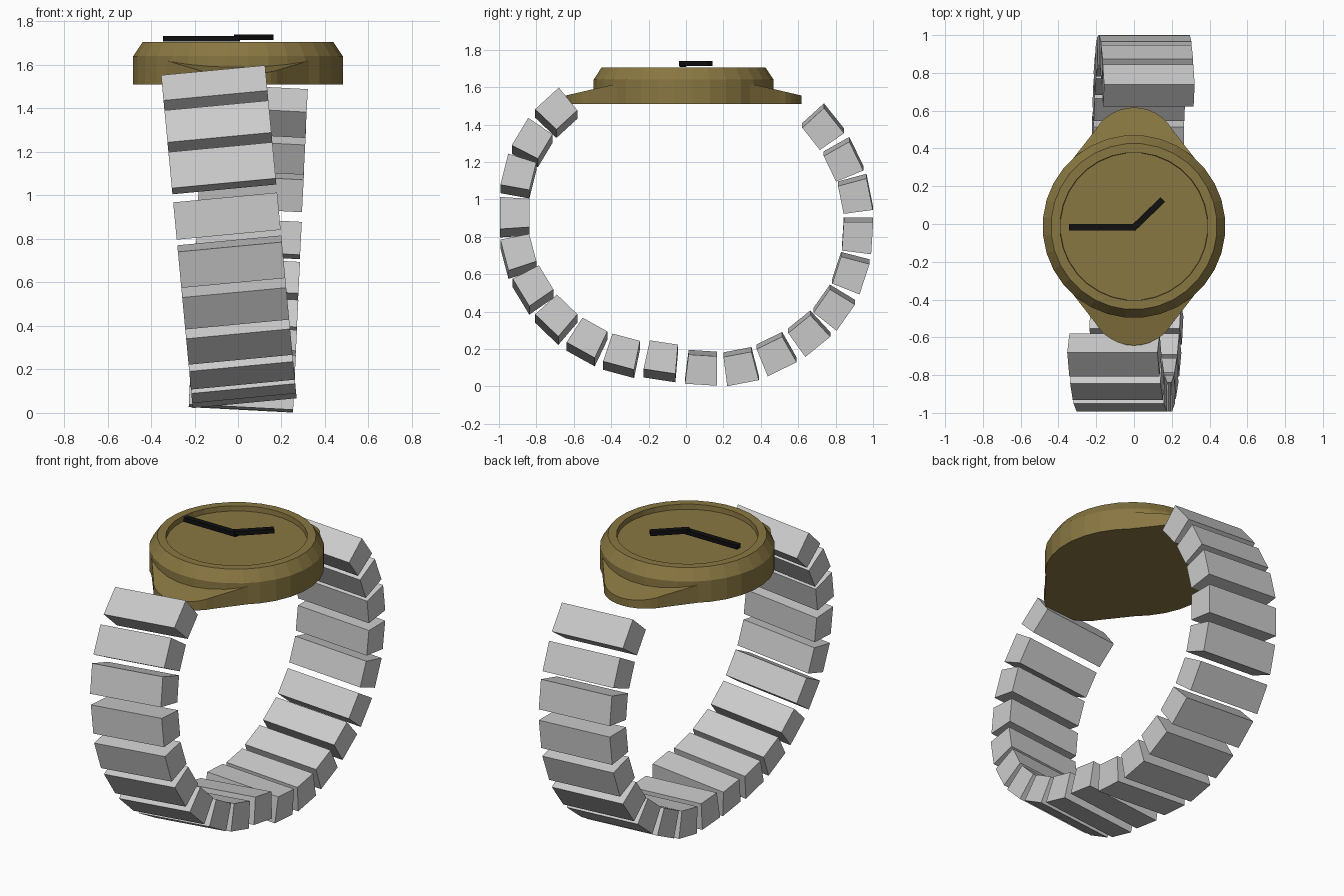
import bpy, bmesh, math
from mathutils import Vector, Matrix

if "Cube" in bpy.data.objects:
    bpy.data.objects.remove(bpy.data.objects["Cube"])

CY = -0.013  # centre line of the watch case


def material(name, rgb):
    m = bpy.data.materials.new(name)
    m.diffuse_color = (*rgb, 1)
    m.use_nodes = True
    m.node_tree.nodes["Principled BSDF"].inputs["Base Color"].default_value = m.diffuse_color
    return m


gold = material("bronze", (0.25, 0.185, 0.055))
black = material("black", (0.005, 0.005, 0.005))


def add_object(name, bm, mat=None):
    bmesh.ops.recalc_face_normals(bm, faces=bm.faces)
    me = bpy.data.meshes.new(name)
    bm.to_mesh(me)
    bm.free()
    ob = bpy.data.objects.new(name, me)
    bpy.context.collection.objects.link(ob)
    if mat:
        me.materials.append(mat)
    return ob


def lathe(name, profile, n, mat):
    bm = bmesh.new()
    rings = [[bm.verts.new((r * math.sin((i + .5) * math.tau / n),
                            CY + r * math.cos((i + .5) * math.tau / n), z))
              for i in range(n)] for r, z in profile]
    for a, b in zip(rings, rings[1:]):
        for i in range(n):
            j = (i + 1) % n
            bm.faces.new((a[i], a[j], b[j], b[i]))
    bm.faces.new(rings[0])
    bm.faces.new(rings[-1])
    return add_object(name, bm, mat)


# Case with bevelled rim and recessed dial
lathe("watch_case", [(.484, 1.51), (.484, 1.64), (.44, 1.706), (.392, 1.706),
                     (.39, 1.675)], 32, gold)

# Rounded lugs with sloping tops, front and back
for side, label in ((-1, "front"), (1, "back")):
    outline = [(-.40, .26)]
    for i in range(13):
        a = math.radians(150 - i * 10)
        outline.append((.235 * math.cos(a), .395 + .235 * math.sin(a)))
    outline.append((.40, .26))
    bm = bmesh.new()
    low = [bm.verts.new((x, CY + side * y, 1.51)) for x, y in outline]
    top = [bm.verts.new((x, CY + side * y, 1.62 - (y - .35) * .23)) for x, y in outline]
    bm.faces.new(low)
    bm.faces.new(top)
    for i in range(len(low)):
        j = (i + 1) % len(low)
        bm.faces.new((low[i], low[j], top[j], top[i]))
    add_object(label + "_lug", bm, gold)


# Hands: flat bars from the dial centre
def hand(name, tip, z):
    start, end = Vector((0, -.018, z)), Vector((*tip, z))
    d = end - start
    bm = bmesh.new()
    bmesh.ops.create_cube(bm, size=1, matrix=Matrix.Translation((start + end) / 2)
                          @ Matrix.Rotation(math.atan2(d.y, d.x), 4, 'Z')
                          @ Matrix.Diagonal((d.length + .02, .034, .026, 1)))
    add_object(name, bm, black)


hand("minute_hand", (-.335, -.018), 1.72)
hand("hour_hand", (.145, .122), 1.727)

# Bracelet: path of link centres (y, z) from the front lug round to the back lug
path = [(-.69, 1.46), (-.82, 1.30), (-.895, 1.12), (-.915, .905), (-.895, .70),
        (-.815, .52), (-.69, .36), (-.525, .24), (-.34, .165), (-.13, .135),
        (.085, .10), (.29, .107), (.48, .175), (.655, .285), (.79, .425),
        (.88, .61), (.917, .81), (.905, 1.025), (.84, 1.21), (.73, 1.385)]
heading = [math.atan2(b[1] - a[1], b[0] - a[0]) % math.tau for a, b in zip(path, path[1:])]
heading = [h - math.tau if h > math.pi else h for h in heading]
heading = [2 * heading[0] - heading[1]] + heading + [2 * heading[-1] - heading[-2]]

PIECE = .48 / 3
for i, (y, z) in enumerate(path):
    front = i < 10
    tilt = math.radians(-5.4 if front else 3.0)
    x = .035 - .095 * z if front else .013 + .045 * z
    place = (Matrix.Translation((x, y, z)) @ Matrix.Rotation(tilt, 4, 'Y')
             @ Matrix.Rotation((heading[i] + heading[i + 1]) / 2, 4, 'X'))
    bm = bmesh.new()
    # three wedge-shaped pieces, wider on the outside of the curve
    for k in (-1, 0, 1):
        made = bmesh.ops.create_cube(bm, size=1)["verts"]
        for v in made:
            length = .172 if v.co.z < 0 else .152
            v.co = place @ Vector((v.co.x * PIECE + k * PIECE, v.co.y * length, v.co.z * .157))
    add_object(f"bracelet_link_{i + 1:02d}", bm)
